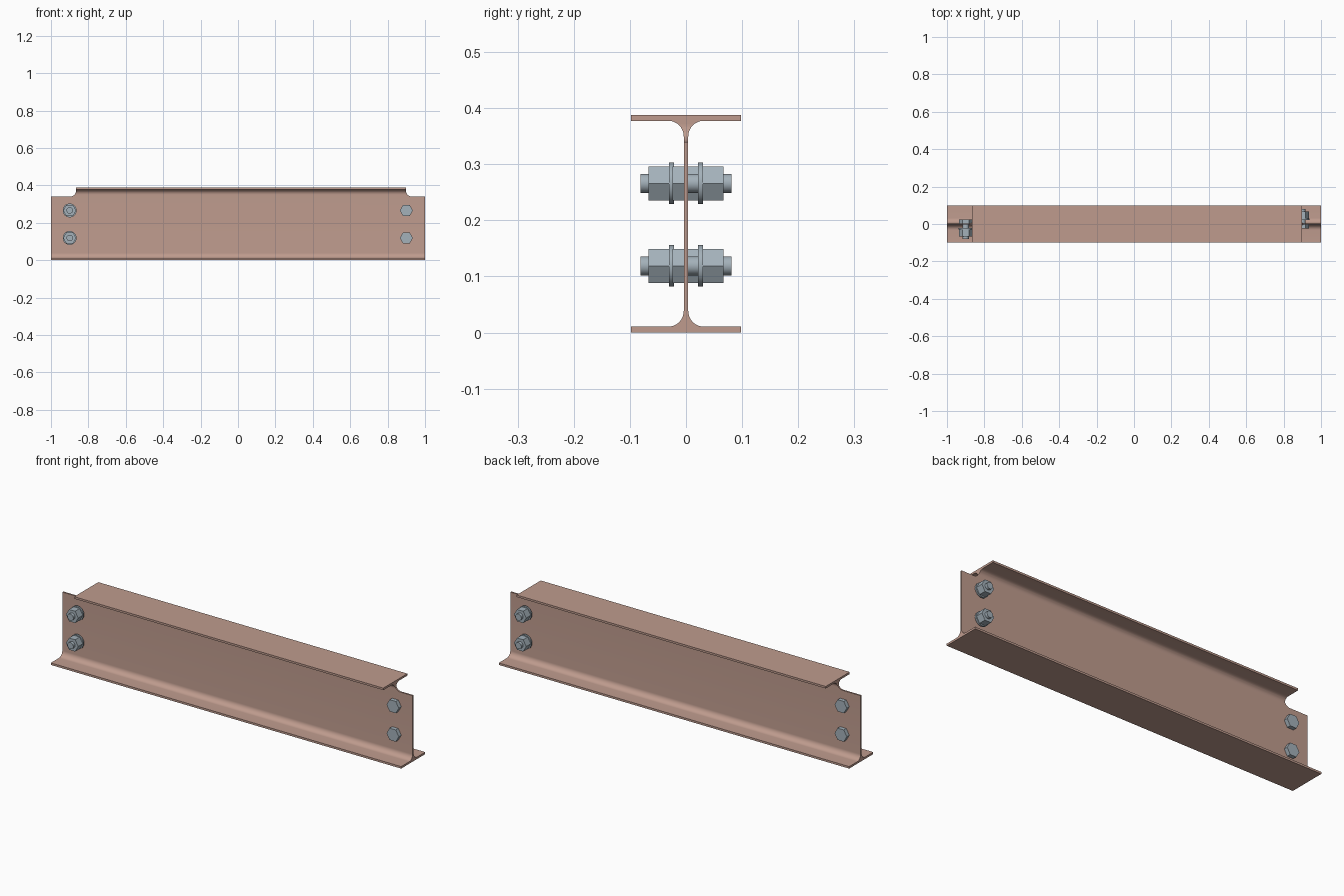
import bpy, bmesh, math

if "Cube" in bpy.data.objects:
    bpy.data.objects.remove(bpy.data.objects["Cube"])

HEIGHT, HALF_W, FLANGE, WEB, ROOT = 0.388, 0.098, 0.0105, 0.004, 0.028


def material(name, rgb):
    m = bpy.data.materials.new(name)
    m.diffuse_color = (*rgb, 1)
    m.use_nodes = True
    m.node_tree.nodes["Principled BSDF"].inputs["Base Color"].default_value = m.diffuse_color
    return m


RUST = material("primed_steel", (0.52, 0.33, 0.27))
STEEL = material("bolt_steel", (0.37, 0.44, 0.49))


def arc(cx, cy, r, a0, a1, n=10):
    return [(cx + r * math.cos(math.radians(a0 + (a1 - a0) * i / n)),
             cy + r * math.sin(math.radians(a0 + (a1 - a0) * i / n))) for i in range(n + 1)]


def ngon(cx, cz, r, n):
    return arc(cx, cz, r, 0, 360 - 360 / n, n - 1)


def prism(name, pts, place, t0, t1, mat):
    """Extrude a 2D outline between t0 and t1; place maps (a, b, t) to xyz."""
    bm = bmesh.new()
    ends = [[bm.verts.new(place(a, b, t)) for a, b in pts] for t in (t0, t1)]
    n = len(pts)
    for e in ends:
        bm.faces.new(e)
    for i in range(n):
        j = (i + 1) % n
        bm.faces.new((ends[0][i], ends[0][j], ends[1][j], ends[1][i]))
    bmesh.ops.recalc_face_normals(bm, faces=bm.faces)
    me = bpy.data.meshes.new(name)
    bm.to_mesh(me)
    bm.free()
    me.materials.append(mat)
    ob = bpy.data.objects.new(name, me)
    bpy.context.collection.objects.link(ob)
    return ob


def activate(ob):
    bpy.ops.object.select_all(action='DESELECT')
    ob.select_set(True)
    bpy.context.view_layer.objects.active = ob


def smooth(ob):
    activate(ob)
    bpy.ops.object.shade_smooth_by_angle(angle=math.radians(28))


def along_x(a, b, t):
    return (t, a, b)


def along_y(a, b, t):
    return (a, t, b)


# I-beam section with root fillets: right half, then mirrored
c = WEB + ROOT
half = [(HALF_W, 0), (HALF_W, FLANGE)]
half += arc(c, FLANGE + ROOT, ROOT, 270, 180)
half += arc(c, HEIGHT - FLANGE - ROOT, ROOT, 180, 90)
half += [(HALF_W, HEIGHT - FLANGE), (HALF_W, HEIGHT)]
section = half + [(-y, z) for y, z in reversed(half)]
beam = prism("i_beam", section, along_x, -1, 1, RUST)

# Copes: top flange notched at both ends with rounded inner corners
COPE_Z, COPE_R = 0.34, 0.032
for side, edge in ((-1, 0.866), (1, 0.898)):
    outline = [(edge, 0.5), (1.1, 0.5), (1.1, COPE_Z)]
    outline += arc(edge + COPE_R, COPE_Z + COPE_R, COPE_R, 270, 180)
    cutter = prism("cope_cutter", [(side * x, z) for x, z in outline],
                   along_y, -0.2, 0.2, RUST)
    cutter.hide_render = True
    mod = beam.modifiers.new("cope", 'BOOLEAN')
    mod.operation = 'DIFFERENCE'
    mod.solver = 'EXACT'
    mod.object = cutter
    activate(beam)
    bpy.ops.object.modifier_apply(modifier=mod.name)
    bpy.data.objects.remove(cutter)
smooth(beam)

# Bolts: head on the web, nut and washer stood off on the opposite side
for label, x, d in (("left", -0.9, -1), ("right", 0.9, 1)):
    for level, z in (("lower", 0.119), ("upper", 0.266)):
        parts = (("head", 0.035, 6, -0.0245, -WEB),
                 ("shank", 0.017, 32, -0.01, 0.081),
                 ("washer", 0.037, 32, 0.0215, 0.03),
                 ("nut", 0.035, 6, 0.03, 0.067))
        for part, r, n, t0, t1 in parts:
            ob = prism(f"{label}_{level}_bolt_{part}", ngon(x, z, r, n),
                       along_y, d * t0, d * t1, STEEL)
            if n > 6:
                smooth(ob)
